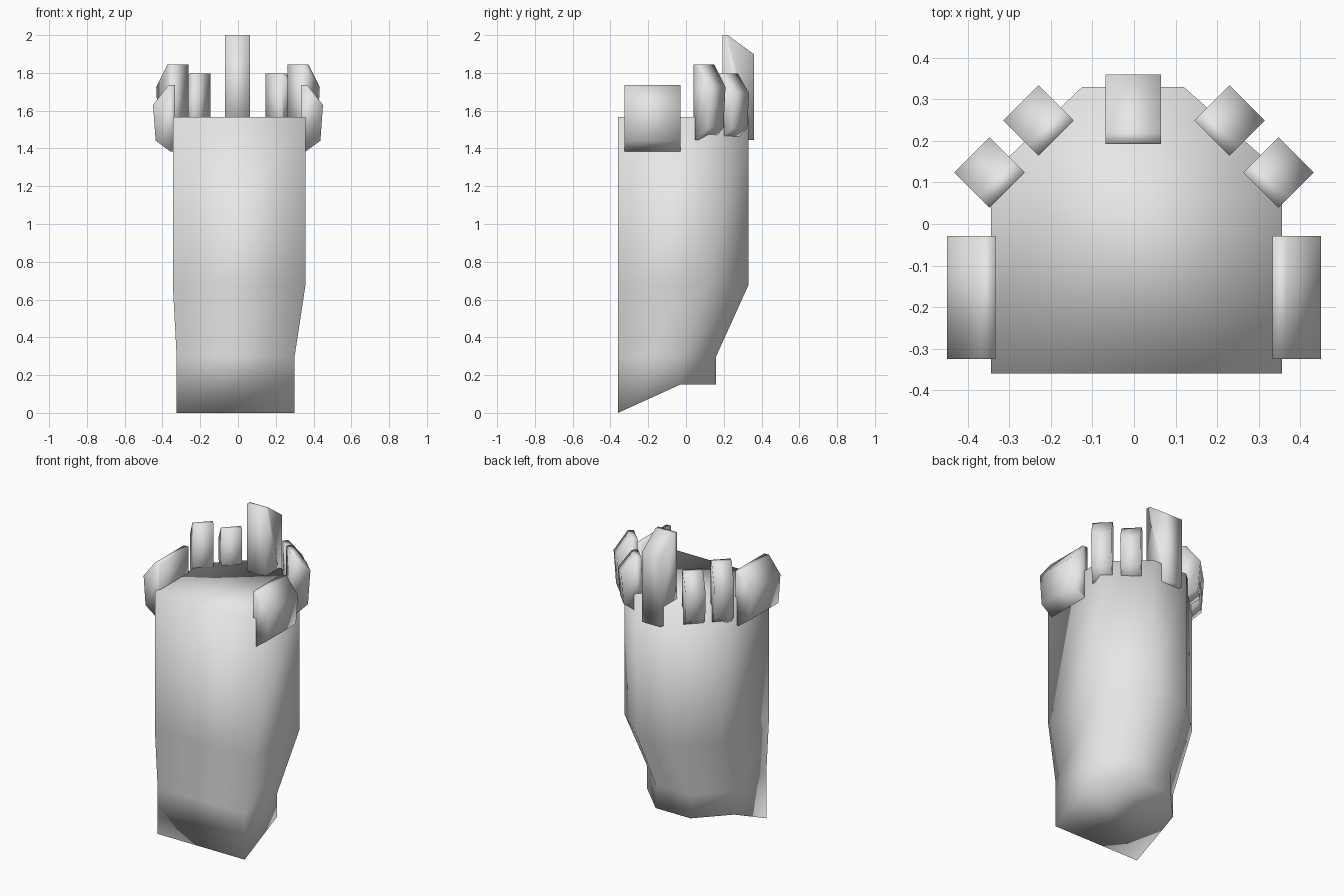
import bpy
import bmesh
from math import cos, sin, radians

cube = bpy.data.objects.get("Cube")
if cube:
    bpy.data.objects.remove(cube, do_unlink=True)

# One pale stone colour for everything
stone = bpy.data.materials.new("pale_stone")
stone.use_nodes = True
GREY = (0.8, 0.8, 0.8, 1)
stone.diffuse_color = GREY
stone.node_tree.nodes["Principled BSDF"].inputs["Base Color"].default_value = GREY


def loft(name, rings):
    """Skin a stack of equal-length rings, close both ends, shade smooth."""
    bm = bmesh.new()
    rows = [[bm.verts.new(p) for p in ring] for ring in rings]
    n = len(rows[0])
    for a, b in zip(rows, rows[1:]):
        for i in range(n):
            j = (i + 1) % n
            bm.faces.new((a[i], a[j], b[j], b[i]))
    bm.faces.new(rows[-1])
    # a six-sided foot folds between its sloping front and level back
    if name == "tower_body":
        f = rows[0]
        bm.faces.new((f[0], f[5], f[2], f[1]))
        bm.faces.new((f[2], f[5], f[4], f[3]))
    else:
        bm.faces.new(rows[0][::-1])
    bmesh.ops.recalc_face_normals(bm, faces=bm.faces)
    for f in bm.faces:
        f.smooth = True
    mesh = bpy.data.meshes.new(name)
    bm.to_mesh(mesh)
    bm.free()
    mesh.materials.append(stone)
    obj = bpy.data.objects.new(name, mesh)
    bpy.context.collection.objects.link(obj)
    return obj


def body_ring(left, right, shoulder, back_l, back_r, back, heights):
    """Straight front, two sides, and a chamfered back."""
    xy = [(left, -0.36), (right, -0.36), (right, shoulder),
          (back_r, back), (back_l, back), (left, shoulder)]
    return [(x, y, heights[0] if i < 2 else heights[1])
            for i, (x, y) in enumerate(xy)]


# Tower body: tapering foot, straight shaft
foot = (-0.325, 0.30, -0.03, -0.145, 0.105, 0.16)
shaft = (-0.345, 0.357, 0.12, -0.125, 0.12, 0.33)
loft("tower_body", [
    body_ring(*foot, (0, 0.15)),
    body_ring(*foot, (0.3, 0.3)),
    body_ring(*shaft, (0.675, 0.675)),
    body_ring(*shaft, (1.567, 1.567)),
])


def merlon(name, profile, centre, width, depth, low, high, angle):
    """Extrude an outward/up profile (0..1) across its width, facing angle."""
    c, s = cos(radians(angle)), sin(radians(angle))
    rings = []
    for side in (-width / 2, width / 2):
        ring = []
        for out, up in profile:
            r = (out - 0.5) * depth
            ring.append((centre[0] + r * c - side * s,
                         centre[1] + r * s + side * c,
                         low + up * (high - low)))
        rings.append(ring)
    loft(name, rings)


# Bevelled outer face, tucked in at the bottom
BEVELLED = [(0, 1), (0.3, 1), (1, 0.7), (0.88, 0.16), (0.22, 0), (0, 0)]
# Tall one only slopes at the top
SLOPED = [(0, 1), (0.17, 1), (1, 0.82), (1, 0.01), (0, 0)]

for label, sign in (("left", 1), ("right", -1)):
    for part, x, y, width, depth, low, high, angle in (
            ("side_merlon", 0.392, -0.177, 0.297, 0.116, 1.385, 1.735, 0),
            ("corner_merlon", 0.348, 0.124, 0.12, 0.12, 1.445, 1.845, 45),
            ("rear_merlon", 0.23, 0.249, 0.12, 0.12, 1.45, 1.797, 45)):
        merlon(f"{label}_{part}", BEVELLED, (sign * x, y), width, depth,
               low, high, angle if sign > 0 else 180 - angle)

merlon("back_tall_merlon", SLOPED, (-0.002, 0.276), 0.133, 0.167, 1.44, 2.0, 90)
